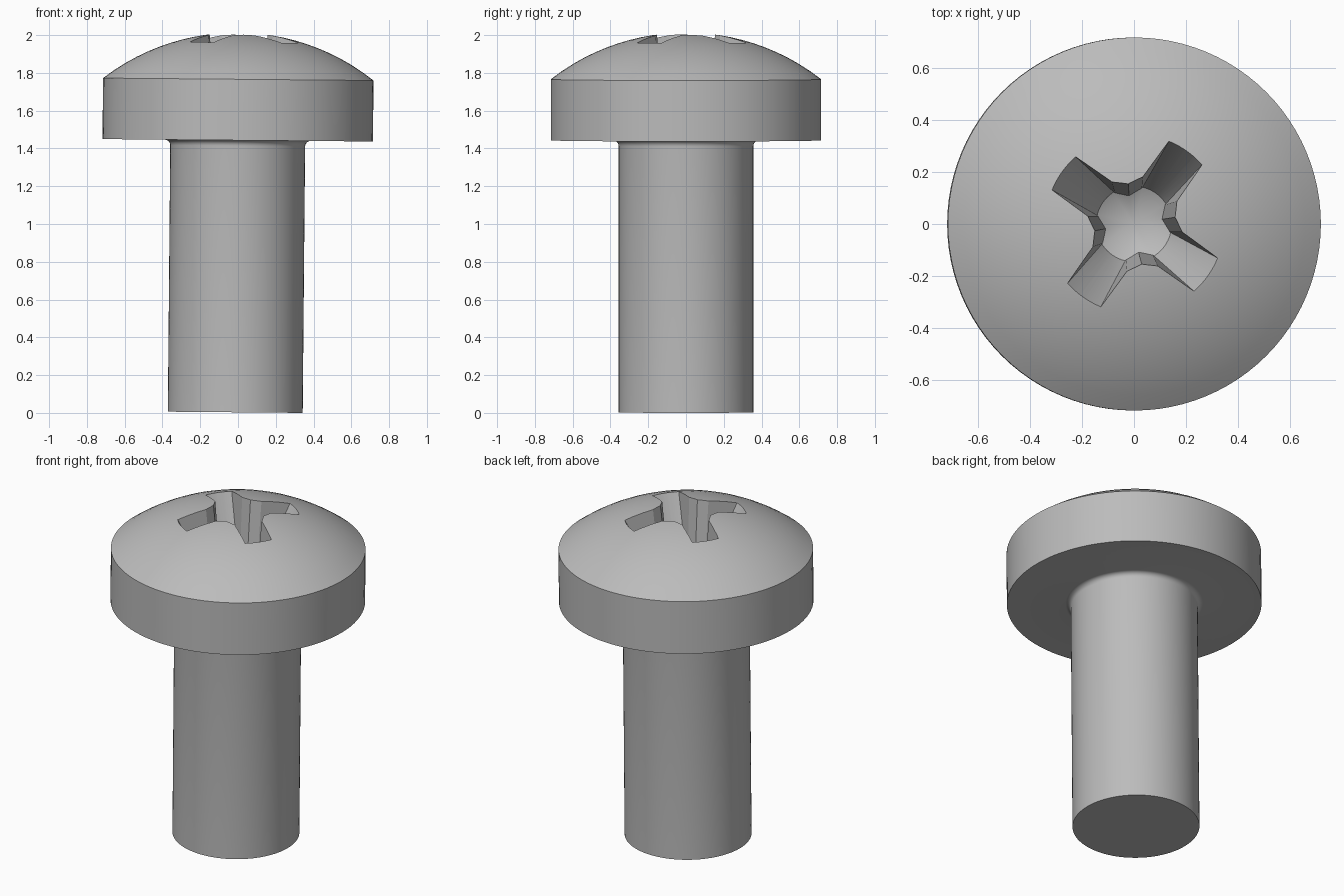
import bpy, bmesh
from math import sin, cos, pi, radians, sqrt
from mathutils import Matrix, Vector

cube = bpy.data.objects.get("Cube")
if cube:
    bpy.data.objects.remove(cube, do_unlink=True)

steel = bpy.data.materials.new("grey steel")
steel.use_nodes = True
GREY = (0.5, 0.5, 0.5, 1)
steel.diffuse_color = GREY
steel.node_tree.nodes["Principled BSDF"].inputs["Base Color"].default_value = GREY

SEGMENTS = 96
HEAD_R, SHANK_R = 0.716, 0.357
UNDERSIDE, RIM, APEX = 1.44, 1.763, 2.01


def make_object(name, bm):
    bmesh.ops.recalc_face_normals(bm, faces=bm.faces)
    mesh = bpy.data.meshes.new(name)
    bm.to_mesh(mesh)
    bm.free()
    mesh.materials.append(steel)
    obj = bpy.data.objects.new(name, mesh)
    bpy.context.collection.objects.link(obj)
    return obj


def lathe(name, profile):
    """Revolve (radius, height) points that start and end on the axis."""
    bm = bmesh.new()
    rings = []
    for r, z in profile:
        if r == 0:
            rings.append([bm.verts.new((0, 0, z))] * SEGMENTS)
        else:
            rings.append([bm.verts.new((r * cos(a), r * sin(a), z))
                          for a in (2 * pi * i / SEGMENTS for i in range(SEGMENTS))])
    for low, high in zip(rings, rings[1:]):
        for i in range(SEGMENTS):
            j = (i + 1) % SEGMENTS
            bm.faces.new(list(dict.fromkeys((low[i], low[j], high[j], high[i]))))
    return make_object(name, bm)


def apply_boolean(target, cutter, operation):
    mod = target.modifiers.new("cut", 'BOOLEAN')
    mod.object, mod.operation, mod.solver = cutter, operation, 'EXACT'
    bpy.context.view_layer.objects.active = target
    bpy.ops.object.modifier_apply(modifier=mod.name)
    bpy.data.objects.remove(cutter, do_unlink=True)


# Screw body: shank, small fillet under the head, straight rim, domed top
FILLET = 0.03
profile = [(0, 0), (SHANK_R, 0)]
for i in range(7):
    a = pi / 2 * i / 6
    profile.append((SHANK_R + FILLET * (1 - cos(a)), UNDERSIDE - FILLET * (1 - sin(a))))
profile.append((HEAD_R, UNDERSIDE))
rise = APEX - RIM
dome_r = (HEAD_R ** 2 + rise ** 2) / (2 * rise)
for i in range(13):
    r = HEAD_R * (1 - i / 12)
    profile.append((r, APEX - dome_r + sqrt(dome_r ** 2 - r ** 2)))
screw = lathe("screw_body", profile)

# Recess cutter: tapered cross, trimmed by a steep cone with a pointed floor
FLOOR, TOP = 1.56, 1.99


def cross_section(z):
    t = (z - FLOOR) / (TOP - FLOOR)
    half = 0.055 + 0.025 * t
    inner = 0.13 + 0.035 * t
    ridge = 0.112 + 0.043 * t
    arm = [(inner, -half), (0.6, -half), (0.6, half), (inner, half),
           (ridge * cos(pi / 4), ridge * sin(pi / 4))]
    points = []
    for k in range(4):
        turn = Matrix.Rotation(radians(54.5) + k * pi / 2, 3, 'Z')
        points += [turn @ Vector((x, y, z)) for x, y in arm]
    return points


bm = bmesh.new()
low = [bm.verts.new(p) for p in cross_section(1.44)]
high = [bm.verts.new(p) for p in cross_section(2.12)]
bm.faces.new(low)
bm.faces.new(high)
for i in range(len(low)):
    j = (i + 1) % len(low)
    bm.faces.new((low[i], low[j], high[j], high[i]))
cross = make_object("recess_cross", bm)
slope = 0.5
cone = lathe("recess_cone", [(0, FLOOR - 0.077), (0.145, FLOOR),
                             (0.145 + slope * 0.52, FLOOR + 0.52), (0, FLOOR + 0.52)])
apply_boolean(cone, cross, 'INTERSECT')
apply_boolean(screw, cone, 'DIFFERENCE')

# Slight lean of the whole screw about the middle of its head
LEAN = 0.009
pivot = Vector((0, 0, 1.6))
screw.data.transform(Matrix.Translation(pivot) @ Matrix.Rotation(LEAN, 4, 'Y')
                     @ Matrix.Translation(-pivot))
lowest = min(v.co.z for v in screw.data.vertices)
screw.data.transform(Matrix.Translation((0, 0, -lowest)))

bpy.ops.object.select_all(action='DESELECT')
screw.select_set(True)
bpy.context.view_layer.objects.active = screw
bpy.ops.object.shade_smooth_by_angle(angle=radians(25))
